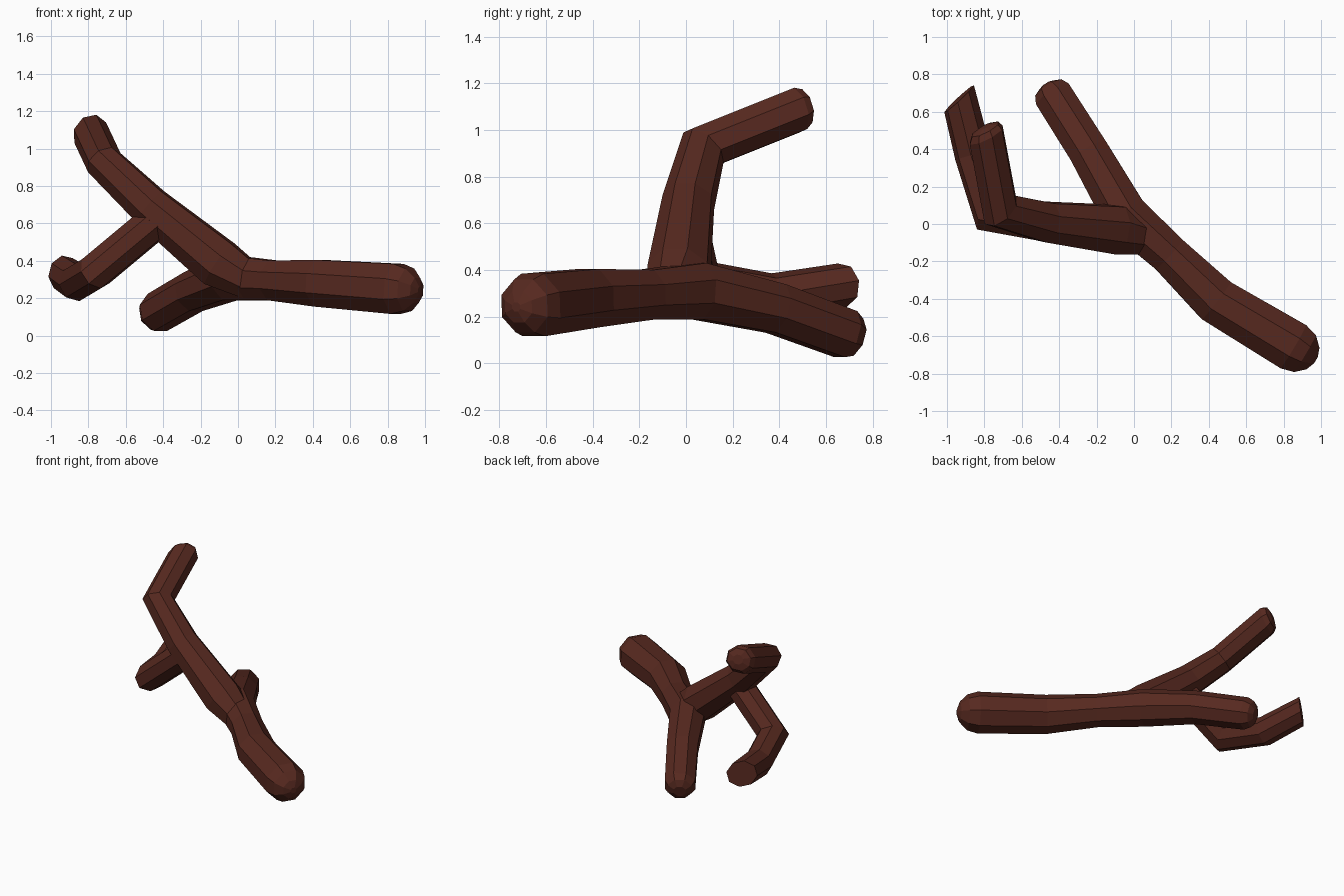
import bpy, bmesh
from math import cos, sin, pi
from mathutils import Vector

if "Cube" in bpy.data.objects:
    bpy.data.objects.remove(bpy.data.objects["Cube"])

bark = bpy.data.materials.new("bark")
bark.diffuse_color = (0.095, 0.022, 0.014, 1)
bark.use_nodes = True
bark.node_tree.nodes["Principled BSDF"].inputs["Base Color"].default_value = bark.diffuse_color


def limb(name, path, start_dome=(), end_dome=(), end_normal=None, sides=8):
    """Faceted tube with mitred bends; path = (x, y, z, radius), domes = (advance, scale)."""
    pts = [Vector(p[:3]) for p in path]
    rad = [p[3] for p in path]
    dirs = [(b - a).normalized() for a, b in zip(pts, pts[1:])]
    d = dirs[0]
    u = (Vector((0, 0, 1)) - d * d.z).normalized()
    v = d.cross(u)
    offs = [u * cos(2 * pi * (k + 0.5) / sides) + v * sin(2 * pi * (k + 0.5) / sides)
            for k in range(sides)]
    rings = []
    for adv, s in reversed(start_dome):
        rings.append([pts[0] + (o * s - d * adv) * rad[0] for o in offs])
    for i, (c, r) in enumerate(zip(pts, rad)):
        d_in, d_out = dirs[max(i - 1, 0)], dirs[min(i, len(dirs) - 1)]
        n = (d_in + d_out).normalized()
        if i == len(pts) - 1 and end_normal:
            n = Vector(end_normal).normalized()
        cut = [o - d_in * (o.dot(n) / d_in.dot(n)) for o in offs]
        rings.append([c + o * r for o in cut])
        offs = [(o - d_out * o.dot(d_out)).normalized() for o in cut]
    for adv, s in end_dome:
        rings.append([pts[-1] + (o * s + dirs[-1] * adv) * rad[-1] for o in cut])

    bm = bmesh.new()
    vs = [[bm.verts.new(p) for p in ring] for ring in rings]
    for a, b in zip(vs, vs[1:]):
        for k in range(sides):
            j = (k + 1) % sides
            bm.faces.new((a[k], a[j], b[j], b[k]))
    bm.faces.new(vs[0][::-1])
    bm.faces.new(vs[-1])
    bmesh.ops.recalc_face_normals(bm, faces=bm.faces)
    me = bpy.data.meshes.new(name)
    bm.to_mesh(me)
    bm.free()
    me.materials.append(bark)
    bpy.context.collection.objects.link(bpy.data.objects.new(name, me))


# Thick main stem running into the rear leg
limb("main_stem",
     [(0.85, -0.655, 0.25, 0.145), (0.44, -0.41, 0.28, 0.135), (0.19, -0.165, 0.295, 0.115),
      (-0.05, 0.05, 0.31, 0.13), (-0.24, 0.385, 0.235, 0.115), (-0.43, 0.685, 0.125, 0.112)],
     start_dome=[(0.5, 0.85), (0.85, 0.5), (0.98, 0.15)],
     end_dome=[(0.4, 0.8), (0.62, 0.4)])

# Branch rising to the upper left, then bending to the back
limb("upper_branch",
     [(0.08, -0.07, 0.28, 0.10), (-0.10, -0.03, 0.385, 0.14), (-0.47, 0.01, 0.69, 0.115),
      (-0.715, 0.075, 0.925, 0.10), (-0.79, 0.475, 1.085, 0.10)],
     end_dome=[(0.35, 0.8), (0.5, 0.35)], end_normal=(-0.45, 0.85, 0.25))

# Side twig dropping from the branch, with an oblique cut end
limb("side_twig",
     [(-0.43, -0.01, 0.62, 0.10), (-0.76, 0.05, 0.345, 0.10),
      (-0.86, 0.37, 0.285, 0.10), (-0.935, 0.67, 0.335, 0.095)],
     end_normal=(-0.7, 0.75, 0.1))
